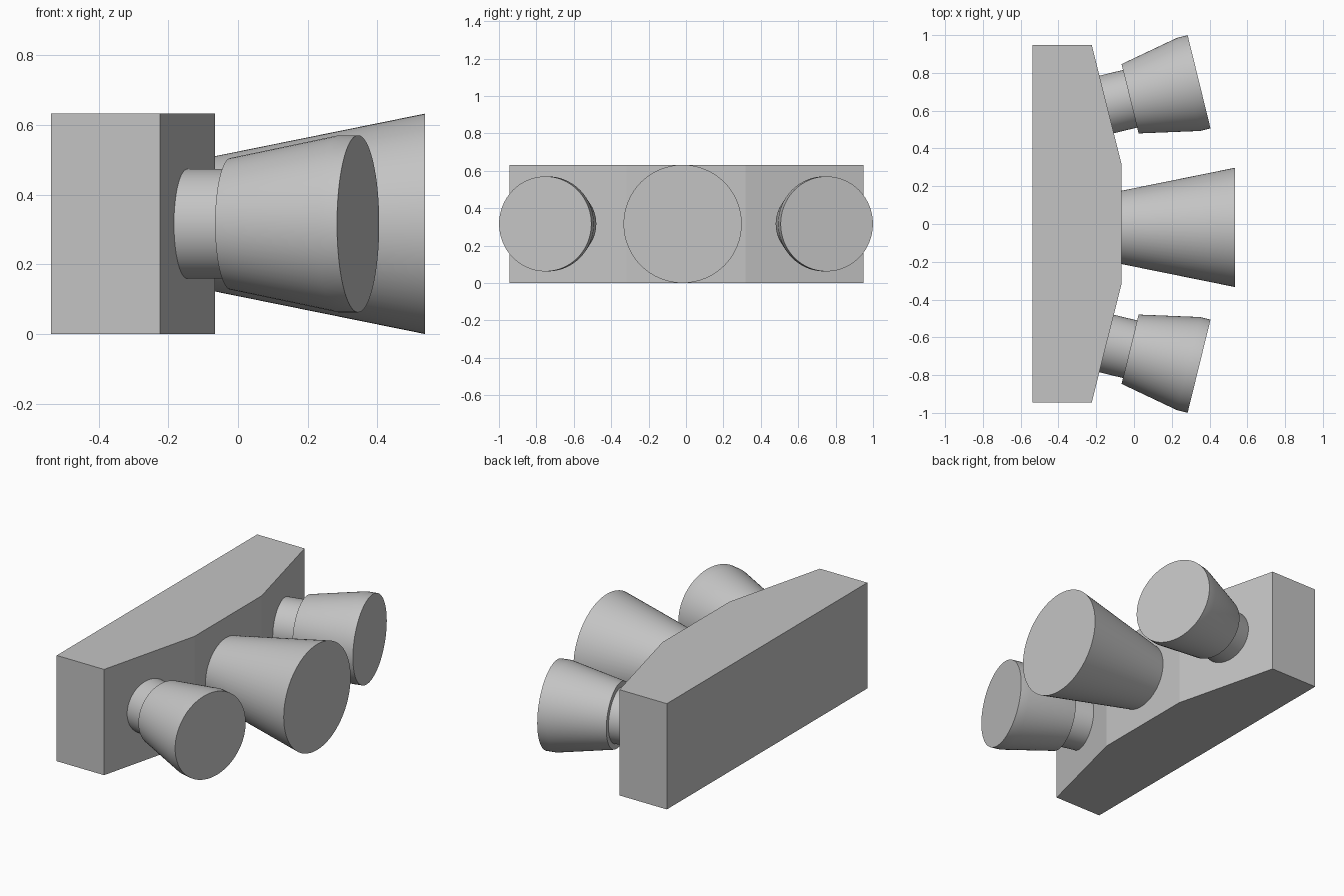
import bpy, bmesh, math
from mathutils import Matrix, Vector

cube = bpy.data.objects.get("Cube")
if cube:
    bpy.data.objects.remove(cube, do_unlink=True)

HEIGHT = 0.632
MID = HEIGHT / 2

grey = bpy.data.materials.new("light_grey")
grey.use_nodes = True
colour = (0.55, 0.55, 0.55, 1)
grey.diffuse_color = colour
grey.node_tree.nodes["Principled BSDF"].inputs["Base Color"].default_value = colour


def add_object(name, bm, smooth=False):
    bmesh.ops.recalc_face_normals(bm, faces=bm.faces)
    mesh = bpy.data.meshes.new(name)
    bm.to_mesh(mesh)
    bm.free()
    mesh.materials.append(grey)
    obj = bpy.data.objects.new(name, mesh)
    bpy.context.collection.objects.link(obj)
    if smooth:
        bpy.ops.object.select_all(action="DESELECT")
        obj.select_set(True)
        bpy.context.view_layer.objects.active = obj
        bpy.ops.object.shade_smooth_by_angle(angle=math.radians(30))
    return obj


def turned(name, profile, base, angle, sides=64):
    """Closed solid of rings (distance, radius) along a level axis."""
    bm = bmesh.new()
    rings = []
    for dist, radius in profile:
        rings.append([bm.verts.new((dist, radius * math.cos(a), radius * math.sin(a)))
                      for a in (2 * math.pi * i / sides for i in range(sides))])
    for r0, r1 in zip(rings, rings[1:]):
        for i in range(sides):
            j = (i + 1) % sides
            bm.faces.new((r0[i], r0[j], r1[j], r1[i]))
    bm.faces.new(rings[0])
    bm.faces.new(rings[-1])
    bm.transform(Matrix.Translation(base) @ Matrix.Rotation(angle, 4, "Z"))
    return add_object(name, bm, smooth=True)


# Housing: extruded plan with chamfered front corners
plan = [(-0.537, -0.945), (-0.224, -0.945), (-0.066, -0.318),
        (-0.066, 0.318), (-0.224, 0.948), (-0.537, 0.948)]
bm = bmesh.new()
face = bm.faces.new([bm.verts.new((x, y, 0)) for x, y in plan])
top = bmesh.ops.extrude_face_region(bm, geom=[face])["geom"]
bmesh.ops.translate(bm, vec=(0, 0, HEIGHT),
                    verts=[g for g in top if isinstance(g, bmesh.types.BMVert)])
add_object("engine_housing", bm)

# Large central nozzle
turned("main_nozzle", [(-0.03, 0.188), (0.602, MID)], Vector((-0.066, -0.018, MID)), 0)

# Angled side nozzles: neck, then flared bell with a short straight lip
for side, sign in (("left", 1), ("right", -1)):
    base = Vector((-0.143, sign * 0.633, MID))
    angle = sign * math.radians(13.8)
    turned(side + "_nozzle_neck", [(-0.04, 0.157), (0.15, 0.157)], base, angle)
    turned(side + "_nozzle_bell", [(0.126, 0.189), (0.445, 0.254), (0.502, 0.254)], base, angle)
